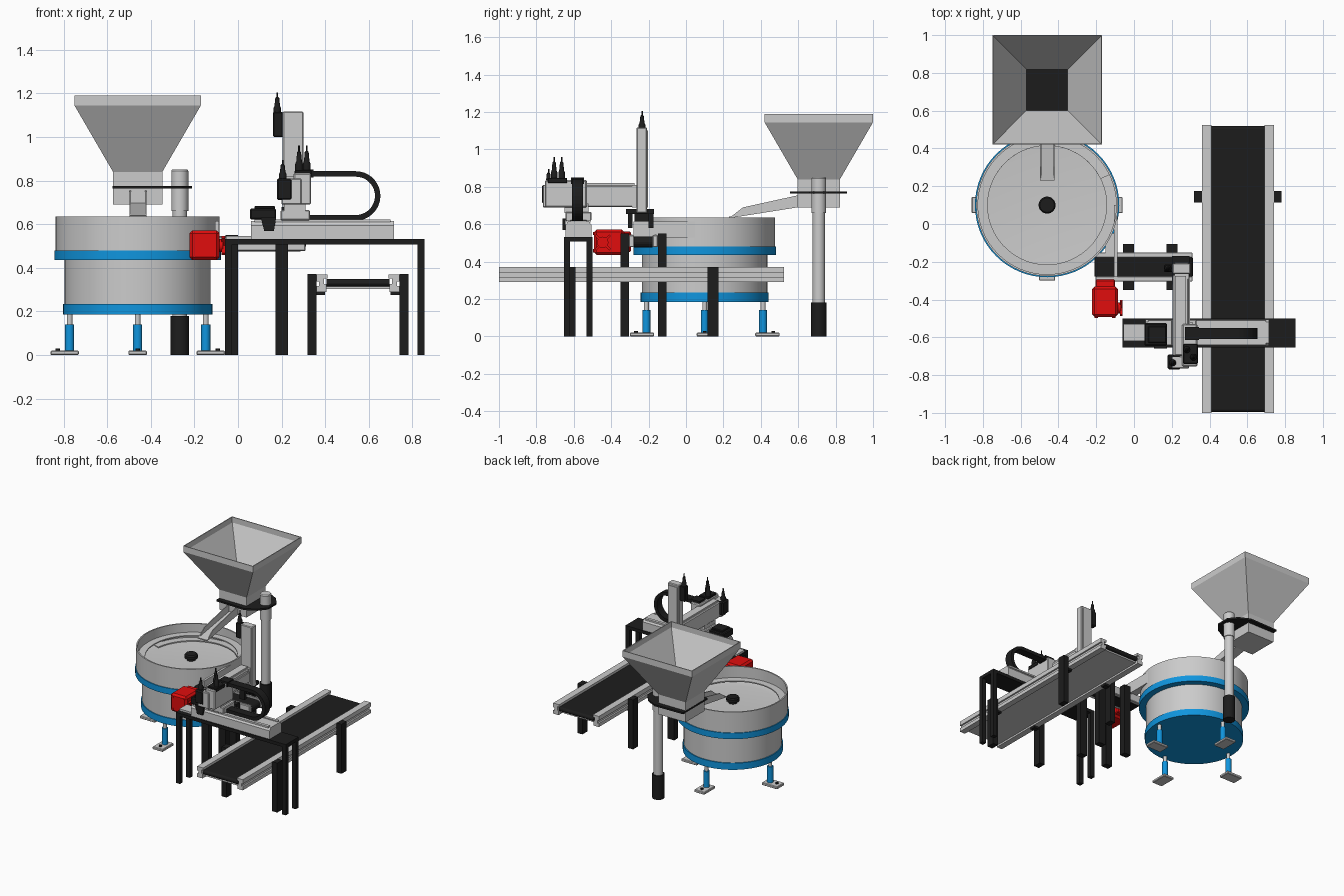
import bpy, bmesh
from math import sin, cos, pi, radians
from mathutils import Matrix, Vector

if "Cube" in bpy.data.objects:
    bpy.data.objects.remove(bpy.data.objects["Cube"])


def material(name, rgb):
    m = bpy.data.materials.new(name)
    m.diffuse_color = (*rgb, 1)
    m.use_nodes = True
    m.node_tree.nodes["Principled BSDF"].inputs["Base Color"].default_value = m.diffuse_color
    return m


BLACK = material("black", (0.012, 0.012, 0.012))
BLUE = material("blue", (0.005, 0.30, 0.73))
RED = material("red", (0.75, 0.004, 0.004))


def finish(name, bm, mat, smooth=False):
    bmesh.ops.recalc_face_normals(bm, faces=bm.faces)
    me = bpy.data.meshes.new(name)
    bm.to_mesh(me)
    bm.free()
    o = bpy.data.objects.new(name, me)
    bpy.context.collection.objects.link(o)
    if mat:
        me.materials.append(mat)
    if smooth:
        bpy.ops.object.select_all(action='DESELECT')
        o.select_set(True)
        bpy.context.view_layer.objects.active = o
        bpy.ops.object.shade_smooth_by_angle(angle=radians(30))
    return o


def box(name, x, y, z, mat=None, bevel=0):
    bm = bmesh.new()
    size = [b - a for a, b in (x, y, z)]
    mid = [(a + b) / 2 for a, b in (x, y, z)]
    bmesh.ops.create_cube(bm, size=1, matrix=Matrix.Translation(mid) @ Matrix.Diagonal((*size, 1)))
    if bevel:
        bmesh.ops.bevel(bm, geom=bm.edges[:], offset=bevel, segments=1, affect='EDGES')
    return finish(name, bm, mat)


def lathe(name, at, prof, mat=None, n=48, turn=0, axis='z'):
    """Revolve (radius, height) points; radius 0 closes an end."""
    bm = bmesh.new()
    rows = []
    for r, h in prof:
        k = 1 if r == 0 else n
        rows.append([bm.verts.new((r * cos(turn + 2 * pi * i / n), r * sin(turn + 2 * pi * i / n), h))
                     for i in range(k)])
    for a, b in zip(rows, rows[1:]):
        for i in range(n):
            ring = [a[i % len(a)], a[(i + 1) % len(a)], b[(i + 1) % len(b)], b[i % len(b)]]
            bm.faces.new(list(dict.fromkeys(ring)))
    rot = {'z': Matrix(), 'x': Matrix.Rotation(pi / 2, 4, 'Y'), 'y': Matrix.Rotation(-pi / 2, 4, 'X')}[axis]
    bm.transform(Matrix.Translation(at) @ rot)
    return finish(name, bm, mat, n > 8)


def cyl(name, at, r, length, mat=None, n=32, axis='z'):
    return lathe(name, at, [(0, 0), (r, 0), (r, length), (0, length)], mat, n, 0, axis)


def prism(name, pts, axis, lo, hi, mat=None):
    """Extrude a 2D outline along an axis (outline uses the other two axes in order)."""
    def place(p, t):
        return {'x': (t, *p), 'y': (p[0], t, p[1]), 'z': (*p, t)}[axis]
    bm = bmesh.new()
    f = bm.faces.new([bm.verts.new(place(p, lo)) for p in pts])
    ext = bmesh.ops.extrude_face_region(bm, geom=[f])
    d = Vector(place((0, 0), hi - lo))
    bmesh.ops.translate(bm, vec=d, verts=[v for v in ext['geom'] if isinstance(v, bmesh.types.BMVert)])
    return finish(name, bm, mat)


def plug(name, x, y, z, h):
    # cable connector with a tapering boot
    lathe(name, (x, y, z), [(0, 0), (.018, 0), (.018, h * .3), (.013, h * .4), (.009, h * .75),
                            (.004, h * .8), (.004, h), (0, h)], BLACK, 16)


# ---- Vibrating bowl feeder ----
C = Vector((-.46, .10, 0))
lathe("bowl_drum", C, [(0, .20), (.335, .20), (.335, .45), (0, .45)], n=64)
lathe("bowl_base_ring", C, [(0, .185), (.342, .185), (.342, .235), (0, .235)], BLUE, 64)
lathe("bowl_upper_ring", C, [(0, .435), (.382, .435), (.382, .48), (0, .48)], BLUE, 64)
lathe("bowl", C, [(0, .46), (.376, .46), (.376, .635), (.366, .635), (.366, .525), (.31, .515), (0, .535)], n=64)
lathe("bowl_knob", C, [(0, .53), (.03, .53), (.03, .545), (.045, .55), (.045, .57), (.038, .58), (0, .58)], BLACK, 32)

# Spiral track climbing the inside of the bowl
bm = bmesh.new()
prev = None
for i in range(73):
    a, z = radians(170 - 5 * i * 1.4), .525 + .055 * i / 72
    row = [bm.verts.new(C + Vector((r * cos(a), r * sin(a), h)))
           for r, h in ((.315, z), (.368, z), (.368, z - .008), (.315, z - .008))]
    if prev:
        for k in range(4):
            bm.faces.new((prev[k], prev[k - 1], row[k - 1], row[k]))
    else:
        bm.faces.new(row)
    prev = row
bm.faces.new(prev)
finish("spiral_track", bm, None, True)
box("outlet_wall", (-.105, -.088), (-.28, .10), (.53, .615))
box("outlet_floor", (-.15, -.09), (-.17, -.05), (.535, .545))

# Four adjustable feet around the drum
for i in range(4):
    a = i * pi / 2
    d = Vector((cos(a), sin(a), 0))
    p = C + d * .312
    cyl(f"foot_sleeve_{i}", p + Vector((0, 0, .02)), .021, .12, BLUE)
    cyl(f"foot_rod_{i}", p + Vector((0, 0, .13)), .013, .07)
    o = box(f"foot_plate_{i}", (.27, .40), (-.043, .043), (0, .02), None, .004)
    o.matrix_world = Matrix.Translation(C) @ Matrix.Rotation(a, 4, 'Z')
    cyl(f"foot_bolt_{i}", C + d * .367 + Vector((0, 0, .015)), .01, .015, BLACK, 12)

# ---- Hopper on a post ----
q = 2 ** .5
lathe("hopper", (-.46, .71, 0), [(r * q, z) for r, z in (
    (.113, .69), (.113, .84), (.29, 1.145), (.29, 1.19), (.284, 1.19), (.284, 1.148), (.108, .845), (.108, .70))],
    n=4, turn=pi / 4)
box("hopper_bottom", (-.572, -.348), (.598, .822), (.69, .70))
prism("hopper_bracket", [(-.575, .565), (-.34, .557), (-.26, .60), (-.21, .66), (-.21, .76), (-.26, .82),
                         (-.34, .86), (-.575, .855)], 'z', .763, .776, BLACK)
P = (-.267, .71, 0)
lathe("post", P, [(0, .17), (.033, .17), (.033, .66), (.039, .66), (.039, .845), (.034, .852), (0, .852)])
lathe("post_base", P, [(0, 0), (.042, 0), (.042, .18), (0, .18)], BLACK)

# Sloping feed chute (floor and two side walls)
prism("chute_floor", [(.23, .632), (.61, .692), (.61, .70), (.23, .640)], 'x', -.497, -.42)
for s, x in (("left", -.497), ("right", -.426)):
    prism(f"chute_{s}_wall", [(.23, .632), (.61, .692), (.61, .757), (.305, .69)], 'x', x, x + .006)


# ---- Belt conveyors ----
def belt(name, axis, lo, hi, side, z0, z1):
    r, zc = (z1 - z0) / 2, (z0 + z1) / 2
    pts = [(hi - r + r * sin(t * pi / 8), zc + r * cos(t * pi / 8)) for t in range(9)]
    pts += [(lo + r - r * sin(t * pi / 8), zc - r * cos(t * pi / 8)) for t in range(9)]
    prism(name, pts, axis, *side, BLACK)


# Long conveyor with channel-shaped side rails
belt("main_belt", 'x', -.995, .52, (.405, .695), .315, .348)
box("main_belt_bed", (.40, .70), (-.98, .50), (.303, .318))
for s, m in (("left", 1), ("right", -1)):
    X = lambda v: .55 + m * (v - .55)
    prism(f"main_rail_{s}", [(X(x), z) for x, z in (
        (.36, .29), (.405, .29), (.405, .325), (.395, .325), (.395, .352), (.41, .352), (.41, .37), (.36, .37),
        (.36, .338), (.372, .338), (.372, .316), (.36, .316))], 'y', -1, .523)
    for i, y in enumerate((-.65, .115)):
        a, b = sorted((X(.318), X(.36)))
        box(f"main_leg_{s}_{i}", (a, b), (y, y + .06), (0, .372), BLACK)
        a, b = sorted((X(.335), X(.40)))
        box(f"main_leg_bracket_{s}_{i}", (a, b), (y + .01, y + .05), (.275, .292), BLACK)

# Short conveyor from bowl to robot
belt("short_belt", 'y', -.21, .312, (-.277, -.178), .475, .535)
for s, y in (("front", -.305), ("back", -.178)):
    box(f"short_rail_{s}", (-.205, .31), (y, y + .028), (.478, .542), None, .004)
    box(f"short_rail_slot_{s}", (-.20, .305), (y + .009, y + .019), (.54, .545))
for y in (-.35, -.15):
    for x in (-.058, .172):
        box("short_leg", (x, x + .057), (y, y + .045), (0, .55), BLACK)

# Red drive gearbox with hand knob
box("gearbox", (-.222, -.085), (-.492, -.33), (.435, .572), RED, .014)
box("gearbox_flange", (-.205, -.10), (-.34, -.295), (.45, .56), RED, .006)
cyl("gearbox_hub", (-.09, -.445, .503), .03, .022, RED, 24, 'x')
for i in range(4):
    o = box(f"gearbox_spoke_{i}", (0, .015), (-.006, .006), (0, .055), RED)
    o.matrix_world = Matrix.Translation((-.075, -.445, .503)) @ Matrix.Rotation(pi / 4 + i * pi / 2, 4, 'X')
for x in (-.20, -.107):
    for z in (.457, .55):
        cyl("gearbox_bolt", (x, -.497, z), .009, .01, RED, 12, 'y')

# ---- Gantry table ----
box("gantry_top", (-.06, .855), (-.653, -.50), (.508, .532), BLACK)
for x in (-.06, .822):
    for y in (-.653, -.533):
        box("gantry_leg", (x, x + .033), (y, y + .033), (0, .51), BLACK)

# ---- Three-axis pick-and-place unit ----
prism("x_axis_body", [(-.645, .532), (-.505, .532), (-.505, .595), (-.52, .615), (-.63, .615), (-.645, .595)],
      'x', .06, .715)
for y in (-.64, -.532):
    box("x_axis_strip", (.075, .70), (y, y + .022), (.61, .622))
box("x_axis_end_left", (-.055, .06), (-.62, -.53), (.532, .546))
box("x_motor", (.055, .175), (-.645, -.525), (.622, .672), BLACK, .006)
box("x_motor_cap", (.075, .17), (-.63, -.54), (.66, .684), BLACK, .004)
prism("x_motor_foot", [(.105, .63), (.175, .63), (.165, .57), (.12, .57)], 'y', -.66, -.643, BLACK)
box("x_carriage", (.195, .33), (-.645, -.505), (.618, .665), None, .005)
box("x_carriage_riser", (.21, .31), (-.65, -.52), (.66, .71))

# Y arm reaching across to the short conveyor
box("y_axis_body", (.205, .288), (-.70, -.27), (.692, .808), None, .006)
box("y_axis_cover", (.218, .275), (-.69, -.275), (.805, .82))
box("y_axis_strip", (.285, .296), (-.54, -.28), (.715, .785))
box("y_carriage", (.255, .335), (-.755, -.53), (.69, .835), None, .006)
box("y_end_cap", (.20, .29), (-.765, -.70), (.69, .81), None, .004)
box("y_motor", (.178, .248), (-.77, -.69), (.71, .81), BLACK, .008)
plug("y_motor_plug", .205, -.735, .80, .095)
box("plug_block", (.26, .338), (-.74, -.635), (.818, .848), BLACK, .004)
for x, y in ((.28, -.665), (.315, -.705)):
    plug("arm_plug", x, y, .84, .12)

# Z axis column with gripper
box("z_axis_column", (.205, .30), (-.265, -.208), (.66, 1.117), None, .005)
box("z_axis_face", (.218, .287), (-.21, -.203), (.69, 1.10))
box("z_mount", (.215, .29), (-.29, -.255), (.69, .81))
box("z_motor", (.16, .207), (-.255, -.215), (1.0, 1.115), BLACK, .005)
plug("z_motor_plug", .18, -.235, 1.10, .105)
box("gripper_plate", (.20, .295), (-.32, -.17), (.655, .68), BLACK)
box("gripper_body", (.215, .285), (-.275, -.20), (.615, .66), BLACK)
for y in (-.31, -.20):
    box("gripper_finger", (.23, .27), (y, y + .025), (.58, .66), BLACK)

# Cable chain looping from rail to carriage
outline = []
for r, s in ((.113, 1), (.088, -1)):
    arc = [(.54 + r * cos(t), .73 + r * sin(t)) for t in (radians(90 - 10 * i) for i in range(19))]
    outline += ([(.32, .73 + r)] + arc + [(.32, .73 - r)])[::s]
prism("cable_chain", outline, 'y', -.61, -.55, BLACK)
box("chain_bracket", (.27, .345), (-.615, -.545), (.815, .85), BLACK)
